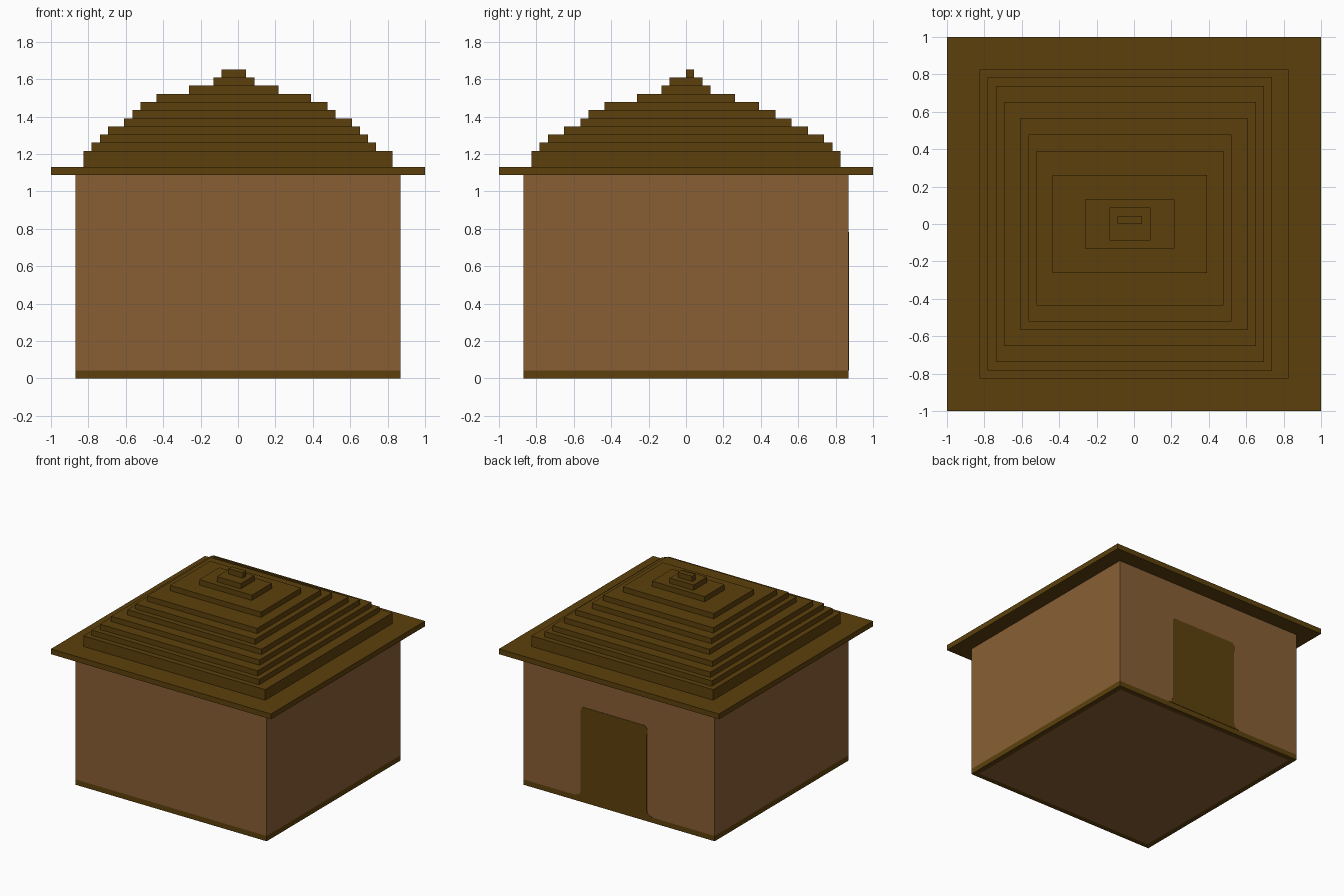
import bpy, bmesh

if "Cube" in bpy.data.objects:
    bpy.data.objects.remove(bpy.data.objects["Cube"])

V = 2 / 46  # size of one grid cell


def material(name, r, g, b):
    def lin(c):
        c /= 255
        return c / 12.92 if c <= 0.04045 else ((c + 0.055) / 1.055) ** 2.4
    m = bpy.data.materials.new(name)
    m.diffuse_color = (lin(r), lin(g), lin(b), 1)
    m.use_nodes = True
    m.node_tree.nodes["Principled BSDF"].inputs["Base Color"].default_value = m.diffuse_color
    return m


wall_brown = material("wall brown", 137, 95, 53)
dark_wood = material("dark wood", 92, 64, 12)


def finish(name, bm, mats):
    me = bpy.data.meshes.new(name)
    bm.to_mesh(me)
    bm.free()
    for m in mats:
        me.materials.append(m)
    ob = bpy.data.objects.new(name, me)
    bpy.context.collection.objects.link(ob)
    return ob


def loft(name, rings, mats, bottom=False, top=False, rule=None):
    """Join rectangles (x0, x1, y0, y1, z), given in grid cells, into one shell."""
    bm = bmesh.new()
    loops = [[bm.verts.new((x * V, y * V, z * V))
              for x, y in ((x0, y0), (x1, y0), (x1, y1), (x0, y1))]
             for x0, x1, y0, y1, z in rings]
    for a, b in zip(loops, loops[1:]):
        for i in range(4):
            j = (i + 1) % 4
            bm.faces.new((a[i], a[j], b[j], b[i]))
    if bottom:
        bm.faces.new(loops[0][::-1])
    if top:
        bm.faces.new(loops[-1])
    bm.normal_update()
    if rule:
        for f in bm.faces:
            f.material_index = rule(f)
    return finish(name, bm, mats)


def square(h, z):
    return (-h, h, -h, h, z)


# Walls with floor; the lowest course and the rim under it are dark wood
def wall_rule(f):
    high = max(v.co.z for v in f.verts) > 1.5 * V
    floor = max(abs(v.co.x) for v in f.verts) < 19.5 * V
    return 0 if high or floor else 1


loft("walls", [square(19, 0), square(20, 0), square(20, 1), square(20, 25)],
     [wall_brown, dark_wood], bottom=True, rule=wall_rule)

# Stepped roof: eave slab, then tiers (x0, x1, y0, y1), each one cell high
tiers = [(-18, 17, -18, 18), (-17, 16, -17, 17), (-16, 15, -15, 15),
         (-14, 14, -13, 13), (-13, 12, -12, 11), (-12, 11, -10, 9),
         (-10, 9, -6, 6), (-6, 5, -3, 3), (-3, 2, -2, 2), (-2, 1, 0, 1)]
rings = [square(20, 25), square(23, 25), square(23, 26), square(19, 26), square(19, 28)]
for i, t in enumerate(tiers):
    rings += [t + (28 + i,), t + (29 + i,)]
loft("roof", rings, [dark_wood], top=True)

# Door plate on the back wall, with clipped top corners and flared foot
outline = [(-7, 1), (9, 1), (8.3, 1.3), (8, 2), (8, 17.4), (7.6, 18),
           (-5.4, 18), (-6, 17.4), (-6, 16.6), (-5.8, 16.2), (-5.8, 2), (-6.2, 1.3)]
bm = bmesh.new()
face = bm.faces.new([bm.verts.new((x * V, 20 * V, z * V)) for x, z in outline])
ext = bmesh.ops.extrude_face_region(bm, geom=[face])
bmesh.ops.translate(bm, vec=(0, 0.003, 0),
                    verts=[g for g in ext["geom"] if isinstance(g, bmesh.types.BMVert)])
bmesh.ops.recalc_face_normals(bm, faces=bm.faces)
finish("door", bm, [dark_wood])
